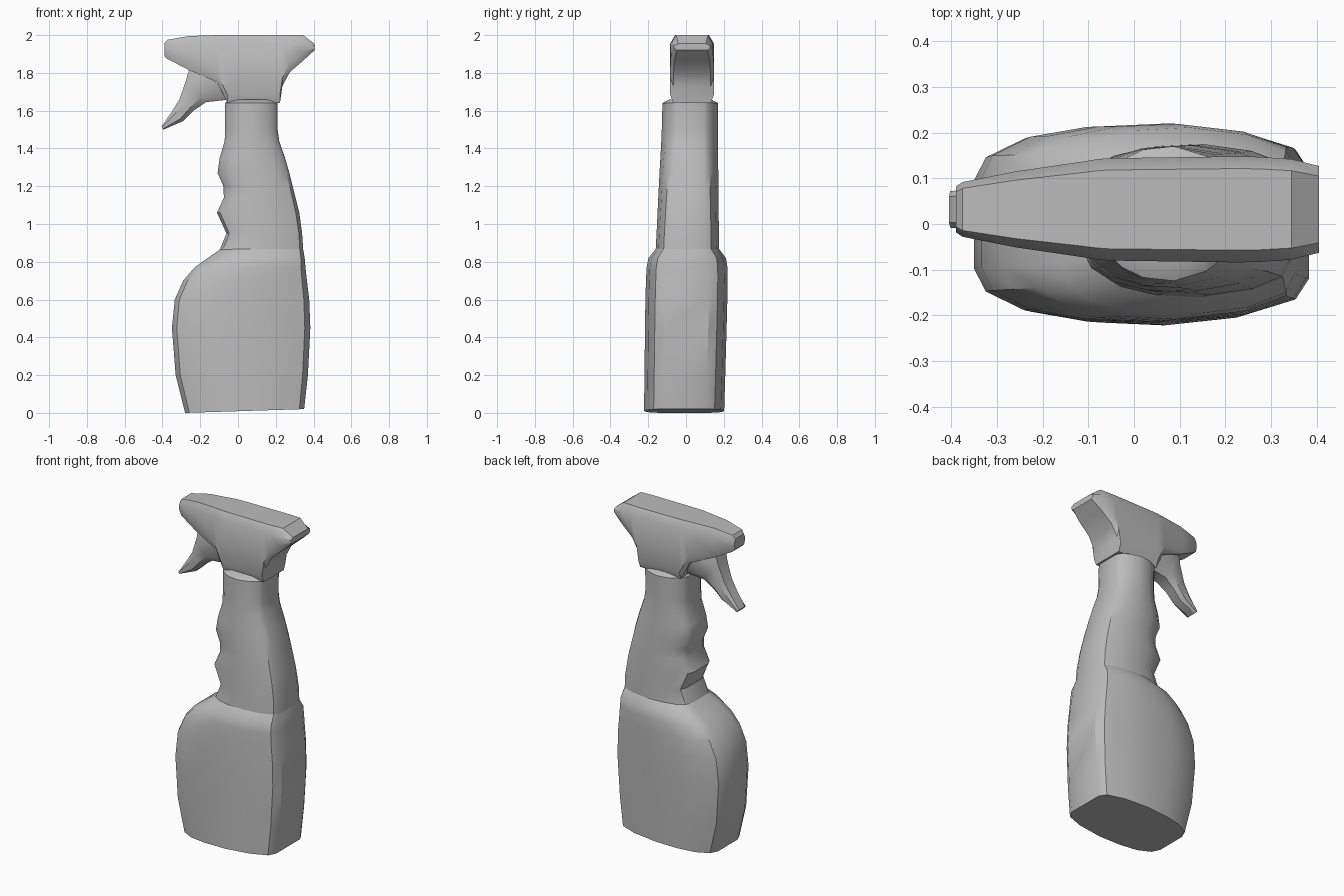
import bpy
import bmesh
from math import radians
from mathutils import Vector

cube = bpy.data.objects.get("Cube")
if cube:
    bpy.data.objects.remove(cube, do_unlink=True)

GREY = (0.5, 0.5, 0.5, 1)
plastic = bpy.data.materials.new("grey plastic")
plastic.use_nodes = True
plastic.diffuse_color = GREY
plastic.node_tree.nodes["Principled BSDF"].inputs["Base Color"].default_value = GREY


def loft(name, rings, angle=32):
    """Skin equal-length rings of points and cap both ends."""
    bm = bmesh.new()
    loops = [[bm.verts.new(p) for p in ring] for ring in rings]
    n = len(loops[0])
    for a, b in zip(loops, loops[1:]):
        for i in range(n):
            j = (i + 1) % n
            bm.faces.new((a[i], a[j], b[j], b[i]))
    bm.faces.new(loops[0])
    bm.faces.new(loops[-1])
    bmesh.ops.recalc_face_normals(bm, faces=bm.faces)
    mesh = bpy.data.meshes.new(name)
    bm.to_mesh(mesh)
    bm.free()
    mesh.materials.append(plastic)
    obj = bpy.data.objects.new(name, mesh)
    bpy.context.collection.objects.link(obj)
    bpy.ops.object.select_all(action="DESELECT")
    obj.select_set(True)
    bpy.context.view_layer.objects.active = obj
    bpy.ops.object.shade_smooth_by_angle(angle=radians(angle))
    return obj


def lean(z):
    # The bottle leans slightly towards the back as it rises
    return -0.01 + 0.02 * z


# Half section of the bottle: bulging sides with blunt ends
half = [(1, 0.55), (0.92, 0.76), (0.6, 0.92), (0.1, 1),
        (-0.35, 0.97), (-0.7, 0.87), (-0.93, 0.68), (-1, 0.45)]
section = [Vector(p) for p in half + [(u, -v) for u, v in reversed(half)]]


def bottle_ring(z, x0, x1, depth, roundness):
    ring = []
    for p in section:
        q = p.lerp(p.normalized(), roundness)
        tilt = 0.01 * (1 + q.x) if z == 0 else 0
        ring.append(((x0 + x1) / 2 + q.x * (x1 - x0) / 2,
                     lean(z) + q.y * depth, z + tilt))
    return ring


# Tank: height, left edge, right edge, half depth, roundness
tank = [(0, -0.28, 0.35, 0.212, 0), (0.2, -0.33, 0.37, 0.214, 0),
        (0.45, -0.35, 0.383, 0.216, 0), (0.6, -0.335, 0.377, 0.217, 0),
        (0.7, -0.29, 0.365, 0.216, 0), (0.77, -0.23, 0.357, 0.214, 0),
        (0.82, -0.16, 0.353, 0.205, 0), (0.87, -0.09, 0.347, 0.166, 0.1)]
loft("tank", [bottle_ring(*r) for r in tank])

# Grip with finger grooves, ending in the collar under the head
grip = [(0.86, -0.1, 0.348, 0.168, 0.1), (0.95, -0.063, 0.342, 0.165, 0.1),
        (1.06, -0.115, 0.33, 0.162, 0.2), (1.14, -0.08, 0.312, 0.16, 0.3),
        (1.2, -0.083, 0.298, 0.158, 0.35), (1.27, -0.115, 0.282, 0.156, 0.4),
        (1.35, -0.105, 0.26, 0.153, 0.5), (1.44, -0.08, 0.232, 0.15, 0.7),
        (1.5, -0.08, 0.225, 0.149, 0.8), (1.64, -0.08, 0.225, 0.148, 0.8),
        (1.66, -0.05, 0.21, 0.11, 0.8)]
loft("grip", [bottle_ring(*r) for r in grip])


def head_ring(x, low, high, depth):
    edge = min(0.045, (high - low) * 0.3)
    side = [(0.85, low), (1, low + edge), (1, high - edge), (0.77, high)]
    pts = side + [(-v, z) for v, z in reversed(side)]
    return [(x, 0.032 + v * depth, z) for v, z in pts]


# Spray head: nozzle at the left, heel at the right
head = [(-0.39, 1.89, 1.955, 0.05), (-0.375, 1.875, 1.975, 0.06),
        (-0.26, 1.815, 1.995, 0.083), (-0.11, 1.75, 2, 0.105),
        (-0.08, 1.69, 2, 0.11), (-0.055, 1.64, 2, 0.112),
        (0.222, 1.64, 2, 0.116), (0.235, 1.73, 2, 0.116),
        (0.275, 1.805, 2, 0.115), (0.345, 1.865, 2, 0.11),
        (0.405, 1.92, 1.955, 0.095)]
loft("spray_head", [head_ring(*r) for r in head])


def trigger_ring(outer, inner, depth):
    a, b = Vector(outer), Vector(inner)
    side = [(0, 0.7), (0.25, 1), (0.75, 1), (1, 0.6)]
    pts = side + [(t, -v) for t, v in reversed(side)]
    ring = []
    for t, v in pts:
        p = a.lerp(b, t)
        ring.append((p.x, 0.032 + v * depth, p.y))
    return ring


# Trigger: outer edge, inner edge, half width
trigger = [((-0.2, 1.84), (-0.03, 1.66), 0.075),
           ((-0.26, 1.815), (-0.08, 1.655), 0.072),
           ((-0.275, 1.76), (-0.17, 1.645), 0.062),
           ((-0.31, 1.66), (-0.235, 1.6), 0.052),
           ((-0.35, 1.595), (-0.29, 1.545), 0.046),
           ((-0.405, 1.515), (-0.395, 1.5), 0.04)]
loft("trigger", [trigger_ring(*r) for r in trigger])
